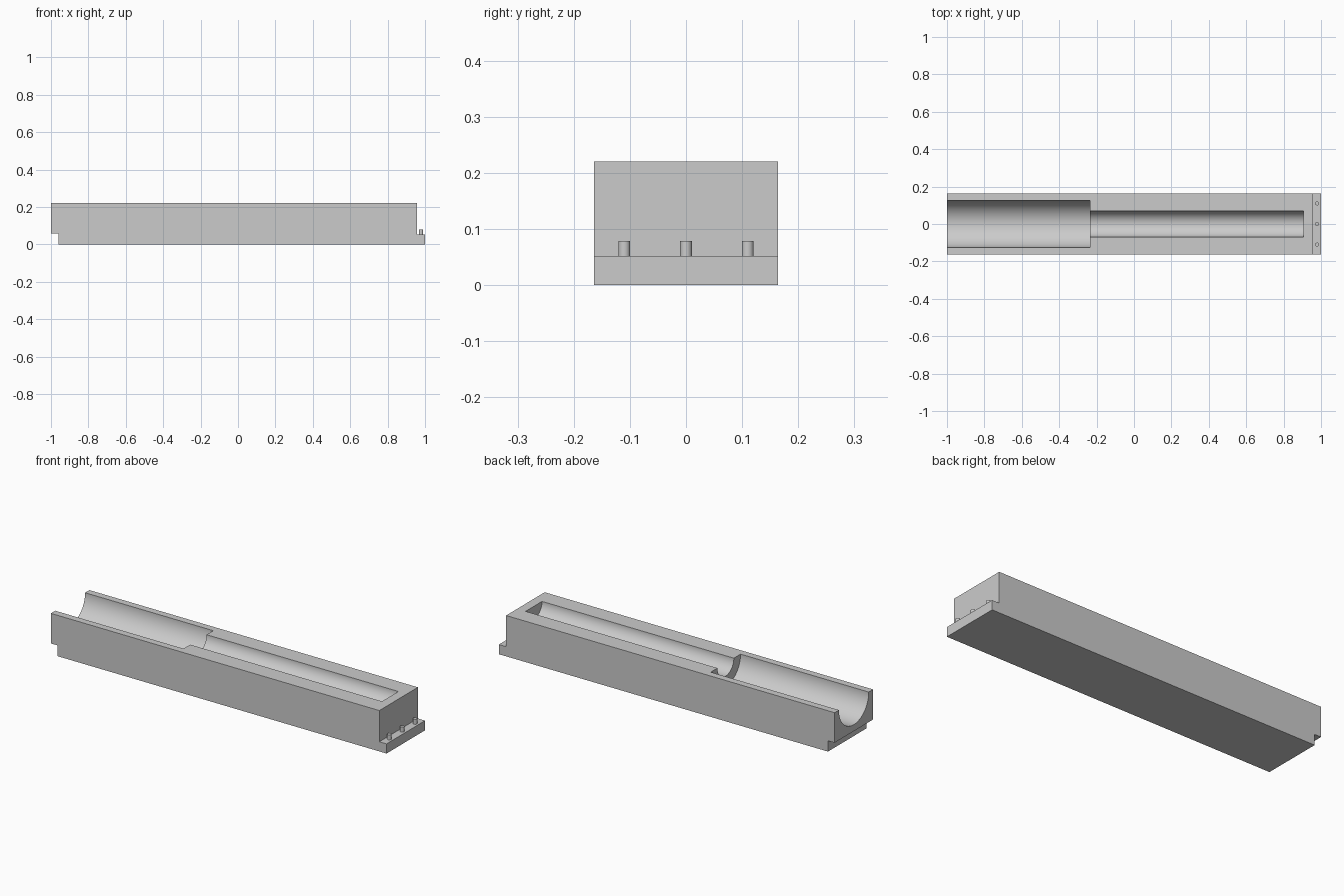
import bpy
import bmesh
import math
from mathutils import Matrix

if "Cube" in bpy.data.objects:
    bpy.data.objects.remove(bpy.data.objects["Cube"], do_unlink=True)

TOP, HALF_WIDTH = 0.22, 0.164
SHELF_X, SHELF_Z = 0.957, 0.052
NOTCH_X, NOTCH_Z = -0.961, 0.058
PIN_ROWS = (-0.11, 0, 0.11)

grey = bpy.data.materials.new("light grey")
grey.use_nodes = True
grey.diffuse_color = (0.6, 0.6, 0.6, 1)
grey.node_tree.nodes["Principled BSDF"].inputs["Base Color"].default_value = (0.6, 0.6, 0.6, 1)


def add_object(name, bm):
    mesh = bpy.data.meshes.new(name)
    bmesh.ops.recalc_face_normals(bm, faces=bm.faces)
    bm.to_mesh(mesh)
    bm.free()
    mesh.materials.append(grey)
    obj = bpy.data.objects.new(name, mesh)
    bpy.context.collection.objects.link(obj)
    return obj


def cylinder(name, radius, length, centre, along_x=False, sides=32):
    bm = bmesh.new()
    # half a step of turn keeps vertices off the cut plane
    turn = Matrix.Rotation(math.pi / sides, 4, "Z")
    if along_x:
        turn = Matrix.Rotation(math.pi / 2, 4, "Y") @ turn
    bmesh.ops.create_cone(bm, cap_ends=True, segments=sides, radius1=radius, radius2=radius,
                          depth=length, matrix=Matrix.Translation(centre) @ turn)
    return add_object(name, bm)


def channel(name, radius, x0, x1):
    return cylinder(name, radius, x1 - x0, ((x0 + x1) / 2, 0, TOP), along_x=True, sides=96)


def select(obj):
    bpy.ops.object.select_all(action="DESELECT")
    obj.select_set(True)
    bpy.context.view_layer.objects.active = obj


def cut(target, cutter):
    cutter.hide_render = True
    mod = target.modifiers.new(cutter.name, "BOOLEAN")
    mod.operation = "DIFFERENCE"
    mod.solver = "EXACT"
    mod.object = cutter
    select(target)
    bpy.ops.object.modifier_apply(modifier=mod.name)
    bpy.data.objects.remove(cutter, do_unlink=True)


# Block with a shelf at one end and a matching notch at the other
profile = [(NOTCH_X, 0), (1, 0), (1, SHELF_Z), (SHELF_X, SHELF_Z), (SHELF_X, TOP),
           (-1, TOP), (-1, NOTCH_Z), (NOTCH_X, NOTCH_Z)]
bm = bmesh.new()
face = bm.faces.new([bm.verts.new((x, -HALF_WIDTH, z)) for x, z in profile])
extruded = bmesh.ops.extrude_face_region(bm, geom=[face])
bmesh.ops.translate(bm, vec=(0, 2 * HALF_WIDTH, 0),
                    verts=[v for v in extruded["geom"] if isinstance(v, bmesh.types.BMVert)])
block = add_object("channel_block", bm)

# Wide open-ended trough and narrow closed trough
cut(block, channel("wide_trough", 0.127, -1.1, -0.236))
cut(block, channel("narrow_trough", 0.07, -0.3, 0.907))

# Sockets under the notch, matching the pins
for y in PIN_ROWS:
    cut(block, cylinder("socket", 0.0115, 0.056, (-0.98, y, NOTCH_Z)))
select(block)
bpy.ops.object.shade_smooth_by_angle(angle=math.radians(30))

# Locating pins on the shelf
for y, side in zip(PIN_ROWS, ("right", "middle", "left")):
    pin = cylinder(side + "_pin", 0.0105, 0.037, (0.979, y, 0.0605))
    select(pin)
    bpy.ops.object.shade_smooth_by_angle(angle=math.radians(30))
